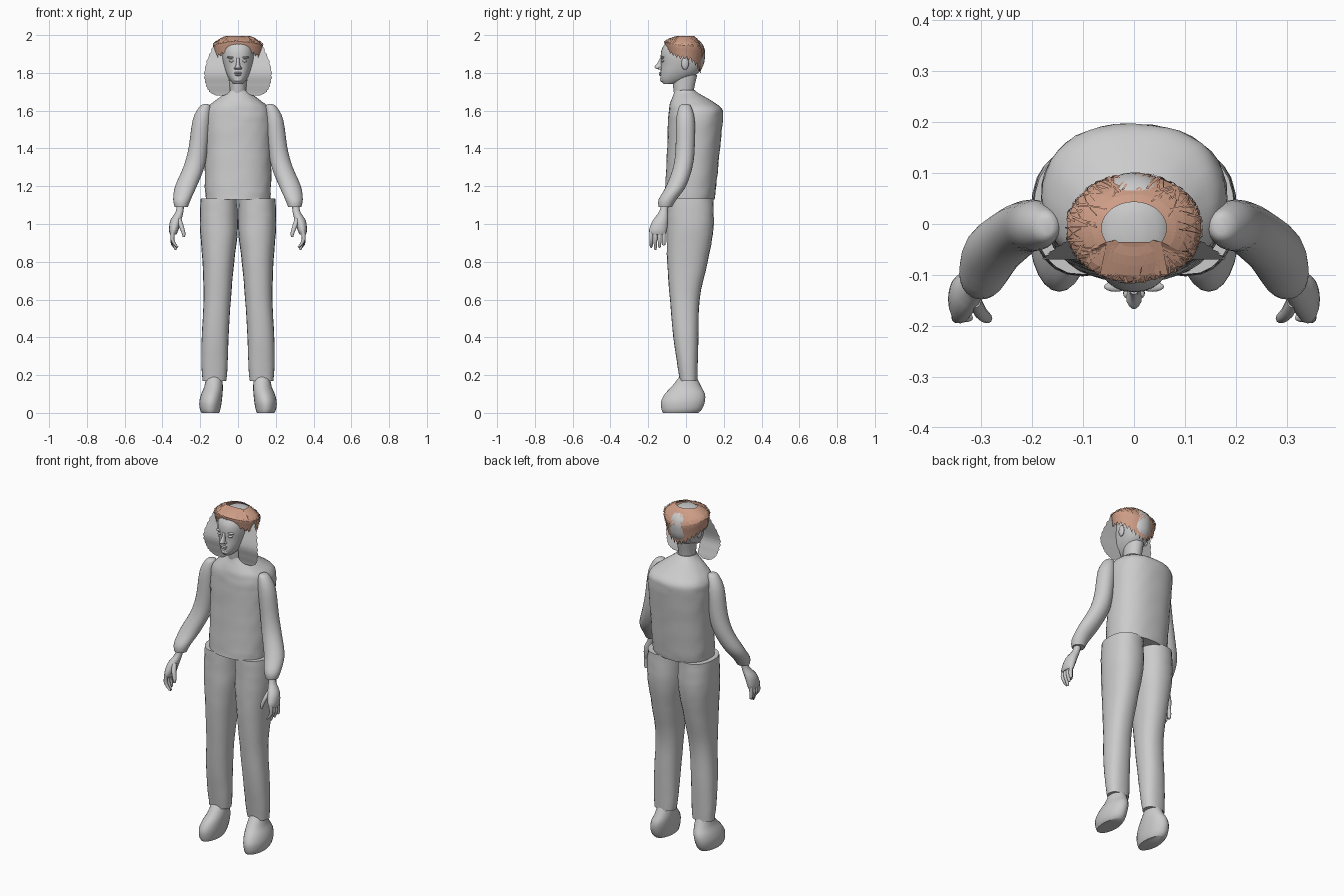
import bpy, bmesh, math, random
from mathutils import Vector

random.seed(4)
if "Cube" in bpy.data.objects:
    bpy.data.objects.remove(bpy.data.objects["Cube"])


def material(name, rgb):
    m = bpy.data.materials.new(name)
    m.use_nodes = True
    m.diffuse_color = (*rgb, 1)
    m.node_tree.nodes["Principled BSDF"].inputs["Base Color"].default_value = (*rgb, 1)
    return m


GREY = material("plain grey", (0.6, 0.6, 0.6))
BROWN = material("hair brown", (0.62, 0.34, 0.24))


def finish(bm, name, mat, smooth=True, recalc=True):
    if recalc:
        bmesh.ops.recalc_face_normals(bm, faces=bm.faces[:])
    me = bpy.data.meshes.new(name)
    bm.to_mesh(me)
    bm.free()
    me.materials.append(mat)
    ob = bpy.data.objects.new(name, me)
    bpy.context.collection.objects.link(ob)
    if smooth:
        bpy.ops.object.select_all(action='DESELECT')
        ob.select_set(True)
        bpy.context.view_layer.objects.active = ob
        bpy.ops.object.shade_smooth_by_angle(angle=math.radians(50))
    return ob


def catmull(rows, steps):
    """Smoothly interpolate a list of equal-length rows."""
    out = []
    for i in range(len(rows) - 1):
        p0, p1 = rows[max(i - 1, 0)], rows[i]
        p2, p3 = rows[i + 1], rows[min(i + 2, len(rows) - 1)]
        for k in range(steps):
            t = k / steps
            out.append([0.5 * (2 * b + (c - a) * t + (2 * a - 5 * b + 4 * c - d) * t * t
                               + (3 * b - a - 3 * c + d) * t ** 3)
                        for a, b, c, d in zip(p0, p1, p2, p3)])
    return out + [list(rows[-1])]


def loft(name, rows, side=1, sides=24, power=2.0, steps=3, dip=0, bumps=0):
    """Skin horizontal rings given as (z, x min, x max, y min, y max)."""
    bm = bmesh.new()
    rings = []
    rows = catmull(rows, steps)
    for j, (z, x0, x1, y0, y1) in enumerate(rows):
        ring = []
        for i in range(sides):
            a = math.tau * i / sides
            c, s = math.cos(a), math.sin(a)
            r = 1 + bumps * math.sin(z * 70 + 3 * math.sin(a * 3)) * math.sin(a * 7 + z * 25)
            x = (x0 + x1) / 2 + r * (x1 - x0) / 2 * math.copysign(abs(c) ** (2 / power), c)
            y = (y0 + y1) / 2 + r * (y1 - y0) / 2 * math.copysign(abs(s) ** (2 / power), s)
            drop = dip * max(0, -s) ** 2 if j == len(rows) - 1 else 0
            ring.append(bm.verts.new((side * x, y, z - drop)))
        rings.append(ring)
    for lo, hi in zip(rings, rings[1:]):
        for i in range(sides):
            n = (i + 1) % sides
            bm.faces.new((lo[i], lo[n], hi[n], hi[i]))
    bm.faces.new(rings[0])
    bm.faces.new(rings[-1])
    return finish(bm, name, GREY)


def blob(name, centre, size):
    bm = bmesh.new()
    bmesh.ops.create_uvsphere(bm, u_segments=16, v_segments=10, radius=1)
    for v in bm.verts:
        v.co = Vector(centre) + Vector(v.co[i] * size[i] for i in range(3))
    return finish(bm, name, GREY)


# Shirt body with rounded upper back
loft("shirt", [(1.13, -.17, .17, -.115, .15), (1.2, -.175, .175, -.11, .16),
               (1.4, -.178, .178, -.1, .18), (1.55, -.182, .182, -.095, .195),
               (1.61, -.17, .17, -.09, .19), (1.65, -.125, .125, -.08, .14),
               (1.69, -.07, .07, -.065, .07), (1.71, -.052, .052, -.06, .045)],
     sides=40, power=2.3, steps=5, dip=.03, bumps=.012)

# Neck and head
loft("neck", [(1.62, -.045, .045, -.05, .04), (1.7, -.044, .044, -.065, .04),
              (1.79, -.048, .048, -.075, .06)])
loft("head", [(1.742, -.025, .025, -.12, -.06), (1.765, -.045, .045, -.135, .01),
              (1.8, -.065, .065, -.135, .065), (1.84, -.078, .078, -.132, .092),
              (1.88, -.085, .085, -.134, .1), (1.92, -.086, .086, -.13, .1),
              (1.955, -.078, .078, -.11, .085), (1.98, -.055, .055, -.075, .055),
              (1.991, -.02, .02, -.035, .02)], sides=32, power=2.2)

# Face details
loft("nose", [(1.818, -.009, .009, -.145, -.12), (1.825, -.016, .016, -.163, -.12),
              (1.835, -.013, .013, -.166, -.12), (1.855, -.009, .009, -.15, -.12),
              (1.88, -.008, .008, -.138, -.12)], sides=14)
blob("upper_lip", (0, -.135, 1.8), (.022, .009, .005))
blob("lower_lip", (0, -.134, 1.79), (.019, .009, .006))
blob("chin", (0, -.122, 1.765), (.024, .016, .015))
for side, word in ((1, "left"), (-1, "right")):
    blob(word + "_eye", (side * .034, -.123, 1.863), (.015, .009, .007))
    blob(word + "_brow", (side * .036, -.123, 1.882), (.023, .01, .006))
    blob(word + "_nostril", (side * .013, -.137, 1.824), (.008, .009, .007))
    blob(word + "_ear", (side * .084, -.005, 1.85), (.011, .02, .033))

# Arms, hands, legs and shoes
for side, word in ((1, "left"), (-1, "right")):
    loft(word + "_sleeve", [(1.635, .16, .18, -.02, .012), (1.62, .145, .205, -.037, .028),
                            (1.55, .145, .24, -.052, .046), (1.4, .16, .262, -.055, .046),
                            (1.3, .178, .29, -.068, .034), (1.2, .218, .333, -.105, .0),
                            (1.13, .25, .343, -.145, -.05), (1.09, .265, .335, -.145, -.075)],
         side)
    loft(word + "_palm", [(1.13, .285, .322, -.128, -.09), (1.07, .288, .328, -.14, -.095),
                          (1.02, .3, .358, -.175, -.095), (.97, .315, .365, -.195, -.1),
                          (.945, .325, .36, -.19, -.108)], side, sides=16)
    for k in range(4):
        y, tip, bend = -.184 + .022 * k, .868 + .012 * abs(k - 1), -.02 + .008 * k
        loft(f"{word}_finger_{k + 1}",
             [(z, .343 + b - r, .343 + b + r, y - r, y + r) for z, b, r in
              ((.97, 0, .011), (.92, .005, .0105), (.89, bend / 2, .009),
               (tip, bend, .007), (tip - .006, bend, .003))], side, sides=10, steps=2)
    loft(word + "_thumb", [(1.03, .3, .325, -.165, -.135), (.99, .288, .313, -.188, -.16),
                           (.95, .278, .298, -.195, -.175), (.93, .282, .292, -.192, -.18)],
         side, sides=10)
    loft(word + "_trouser_leg", [(1.135, .002, .197, -.1, .145), (1.05, .001, .202, -.1, .147),
                                 (.95, .002, .2, -.102, .143), (.8, .02, .188, -.1, .115),
                                 (.6, .038, .182, -.085, .072), (.4, .05, .192, -.067, .066),
                                 (.25, .055, .193, -.045, .062), (.17, .062, .188, -.033, .06)],
         side, power=2.3, steps=4, bumps=.012)
    loft(word + "_shoe", [(0, .1, .192, -.122, .065), (.02, .093, .202, -.13, .085),
                          (.06, .086, .205, -.132, .1), (.1, .082, .195, -.112, .1),
                          (.14, .08, .178, -.075, .08), (.2, .085, .168, -.028, .05)], side)

# Flat side locks with a scalloped outer edge
for side, word in ((1, "left"), (-1, "right")):
    bm = bmesh.new()
    rows = catmull([(1.95, .125, .06, -.03), (1.88, .158, .05, -.05), (1.8, .178, .05, -.07),
                    (1.74, .17, .045, -.06), (1.7, .15, .045, -.05), (1.68, .115, .075, -.046)], 5)
    edge = [(bm.verts.new((side * inner, y, z)),
             bm.verts.new((side * (outer + .003 * (-1) ** i), y, z)))
            for i, (z, outer, inner, y) in enumerate(rows)]
    for a, b in zip(edge, edge[1:]):
        bm.faces.new((a[0], a[1], b[1], b[0]) if side < 0 else (a[1], a[0], b[0], b[1]))
    finish(bm, word + "_side_lock", GREY, smooth=False, recalc=False)


def hair_point(a, t, lift=0):
    """Point on the hair cap: a is the heading, t runs from crown to rim."""
    back = max(0, math.sin(a)) ** 2
    front = max(0, -math.sin(a)) ** 2
    drop = .125 + .085 * back - .05 * front
    flare = math.sin(min(1, .52 + t * .85) * math.pi / 2)
    tuck = 1 - (.1 + .12 * back) * max(0, t - .55) / .45
    r = flare * tuck + lift
    start = .48 if front > .3 else .66
    r *= start + (1 - start) * min(1, t * 2.2)
    return Vector((.132 * r * math.cos(a), -.008 + .106 * r * math.sin(a),
                   1.995 - drop * t ** 1.35 + lift * .05))


# Hair cap, open at the crown with a ragged rim
bm = bmesh.new()
N, M = 56, 8
grid = [[bm.verts.new(hair_point(math.tau * i / N, j / M * (1 - .12 * (i % 2) * (j == M))))
         for j in range(M + 1)] for i in range(N)]
for i in range(N):
    for j in range(M):
        a, b = grid[i], grid[(i + 1) % N]
        bm.faces.new((a[j], a[j + 1], b[j + 1], b[j]))
finish(bm, "hair_cap", BROWN, smooth=False, recalc=False)

# Criss-cross hair strips over the cap
bm = bmesh.new()
for k in range(150):
    a0, t0 = random.uniform(0, math.tau), random.uniform(0, .45)
    sweep, fall = random.uniform(-.55, .55), random.uniform(.3, .6)
    lift, half = random.uniform(.01, .035), random.uniform(.012, .03)
    prev = None
    for j in range(6):
        u = j / 5
        a, t = a0 + sweep * u, min(1.03, t0 + fall * u)
        pair = [bm.verts.new(hair_point(a + w * half * (1 - .6 * u), t, lift)) for w in (-1, 1)]
        if prev:
            bm.faces.new((prev[0], pair[0], pair[1], prev[1]))
        prev = pair
finish(bm, "hair_strips", BROWN, smooth=False, recalc=False)

# Short fringe of brown over the forehead side of the crown
bm = bmesh.new()
for k in range(9):
    x = -.06 + .015 * k
    pts = [(x - .007, -.1, 1.972), (x + .007, -.1, 1.972),
           (x * .8 + .006, -.035, 1.996), (x * .8 - .006, -.035, 1.996)]
    bm.faces.new([bm.verts.new(p) for p in pts])
finish(bm, "crown_strips", BROWN, smooth=False, recalc=False)
